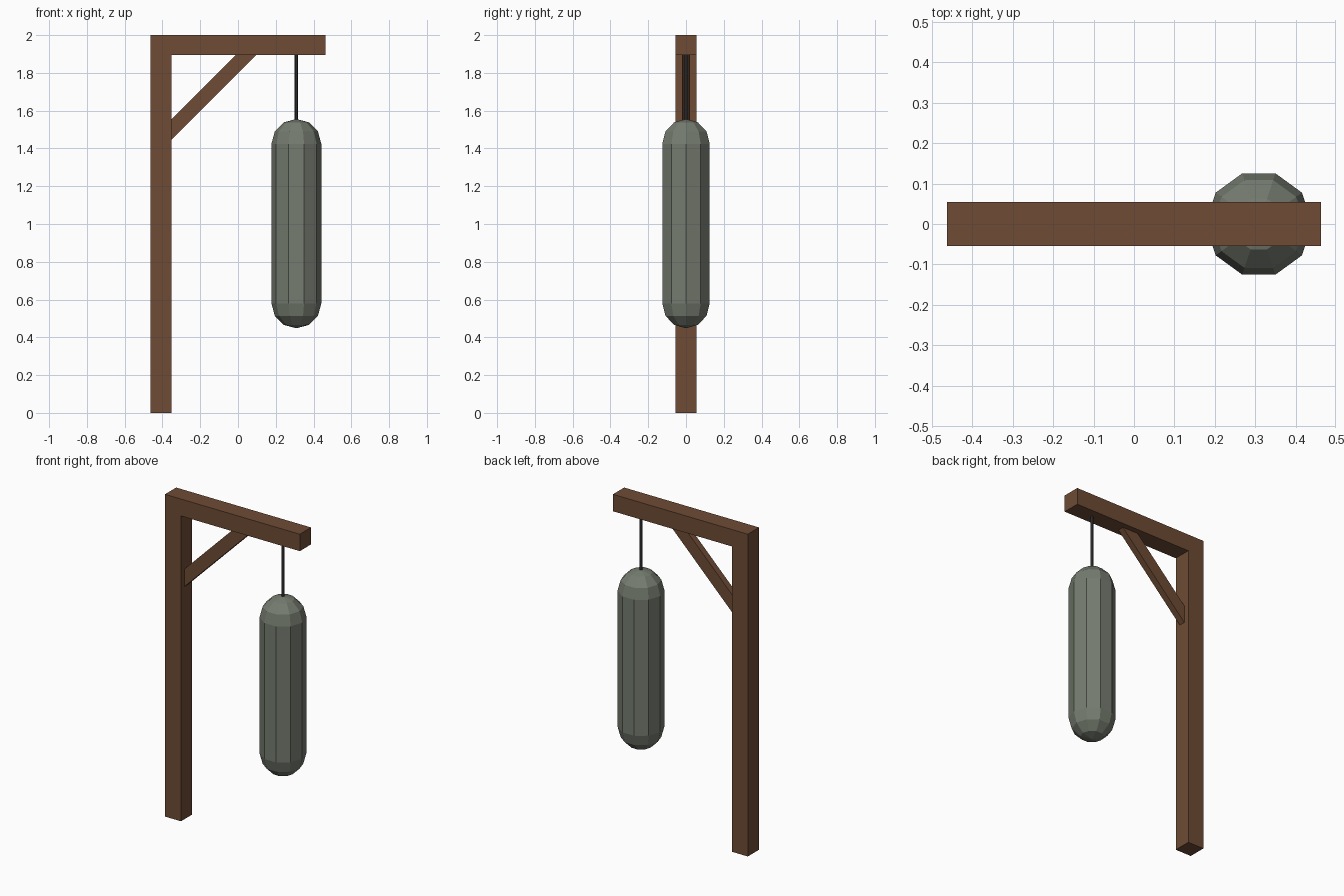
import bpy, bmesh, math

if "Cube" in bpy.data.objects:
    bpy.data.objects.remove(bpy.data.objects["Cube"])


def material(name, rgb):
    m = bpy.data.materials.new(name)
    m.diffuse_color = (*rgb, 1)
    m.use_nodes = True
    m.node_tree.nodes["Principled BSDF"].inputs["Base Color"].default_value = m.diffuse_color
    return m


def finish(name, bm, mat):
    bmesh.ops.recalc_face_normals(bm, faces=bm.faces)
    me = bpy.data.meshes.new(name)
    bm.to_mesh(me)
    bm.free()
    me.materials.append(mat)
    ob = bpy.data.objects.new(name, me)
    bpy.context.collection.objects.link(ob)
    return ob


def extrude_profile(name, pts, half, mat):
    """Extrude an x-z outline symmetrically along y."""
    bm = bmesh.new()
    face = bm.faces.new([bm.verts.new((x, -half, z)) for x, z in pts])
    ext = bmesh.ops.extrude_face_region(bm, geom=[face])
    verts = [v for v in ext["geom"] if isinstance(v, bmesh.types.BMVert)]
    bmesh.ops.translate(bm, verts=verts, vec=(0, 2 * half, 0))
    return finish(name, bm, mat)


def lathe(name, profile, sides, cx, mat):
    """Flat-faced turned shape from (radius, z) pairs; zero radius closes an end."""
    bm = bmesh.new()
    rings = []
    for r, z in profile:
        n = sides if r > 1e-6 else 1
        rings.append([bm.verts.new((cx + r * math.cos(2 * math.pi * i / sides),
                                    r * math.sin(2 * math.pi * i / sides), z))
                      for i in range(n)])
    for a, b in zip(rings, rings[1:]):
        for i in range(sides):
            j = (i + 1) % sides
            quad = [a[i % len(a)], a[j % len(a)], b[j % len(b)], b[i % len(b)]]
            bm.faces.new(list(dict.fromkeys(quad)))
    return finish(name, bm, mat)


wood = material("brown wood", (0.156, 0.071, 0.036))
canvas = material("grey green canvas", (0.178, 0.2, 0.16))
rope_mat = material("dark rope", (0.035, 0.038, 0.036))

# post and overhead beam as one L-shaped timber
L, P, B = 0.463, -0.353, 1.895
extrude_profile("post_and_beam",
                [(-L, 0), (P, 0), (P, B), (L, B), (L, 2), (-L, 2)], 0.055, wood)

# diagonal brace, ends buried in the timbers
lo, hi = 1.797, 1.906
extrude_profile("brace",
                [(-0.40, lo - 0.40), (1.95 - lo, 1.95),
                 (1.95 - hi, 1.95), (-0.40, hi - 0.40)], 0.02, wood)

# hanging bag: ten-sided capsule
R, z0, z1, X = 0.132, 0.58, 1.424, 0.309
arc = [(R * math.cos(math.radians(a)), R * math.sin(math.radians(a)))
       for a in (0, 30, 60)] + [(0, R)]
profile = [(r, z0 - h) for r, h in reversed(arc)] + [(r, z1 + h) for r, h in arc]
lathe("punching_bag", profile, 10, X, canvas)

# rope from beam to bag
lathe("rope", [(0, 1.53), (0.009, 1.53), (0.009, 1.92), (0, 1.92)], 6, X, rope_mat)
